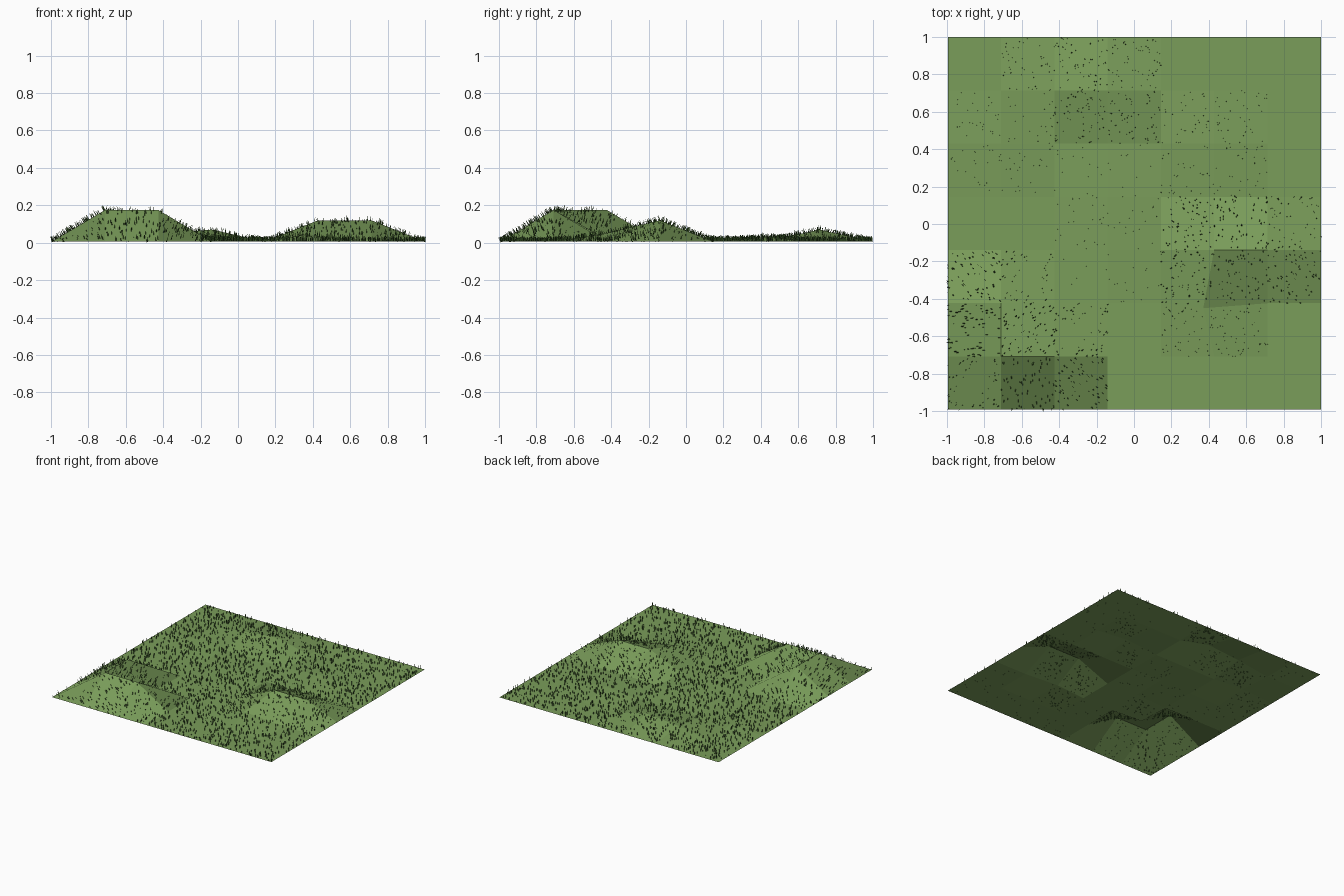
import bpy, bmesh, math, random
from mathutils import Vector

if "Cube" in bpy.data.objects:
    bpy.data.objects.remove(bpy.data.objects["Cube"])

random.seed(4)
N = 7                      # cells per side
BASE = 0.006


def material(name, color):
    m = bpy.data.materials.new(name)
    m.diffuse_color = (*color, 1)
    m.use_nodes = True
    m.node_tree.nodes["Principled BSDF"].inputs["Base Color"].default_value = m.diffuse_color
    return m


def make_object(name, bm, mat):
    mesh = bpy.data.meshes.new(name)
    bm.to_mesh(mesh)
    bm.free()
    ob = bpy.data.objects.new(name, mesh)
    bpy.context.collection.objects.link(ob)
    mesh.materials.append(mat)
    return ob


# Hill heights by grid position (column, row), counted from the front left corner
hills = {
    (1, 1): 0.175, (2, 1): 0.175, (1, 2): 0.175, (2, 2): 0.02,    # front left hill
    (5, 3): 0.12, (6, 3): 0.12, (5, 2): 0.045,                    # right hill
    (2, 6): 0.045, (3, 6): 0.07,                                  # back hill
    (1, 5): 0.025, (5, 5): 0.03, (3, 3): 0.017, (3, 4): 0.017,    # small swells
}
points = {(i, j): Vector((-0.995 + i * 1.993 / N, -0.992 + j * 1.99 / N, hills.get((i, j), BASE)))
          for i in range(N + 1) for j in range(N + 1)}
points[5, 2].xy = (0.37, -0.45)      # foot of the right hill is pulled aside

# Ground: one open sheet of flat quads
bm = bmesh.new()
verts = {k: bm.verts.new(p) for k, p in points.items()}
for i in range(N):
    for j in range(N):
        bm.faces.new([verts[i, j], verts[i + 1, j], verts[i + 1, j + 1], verts[i, j + 1]])
make_object("ground", bm, material("ground_green", (0.195, 0.337, 0.102)))

# Grass: tapered flat blades standing along the face normals
bm = bmesh.new()
for i in range(N):
    for j in range(N):
        a, b, c, d = (points[i, j], points[i + 1, j], points[i + 1, j + 1], points[i, j + 1])
        normal = (c - a).cross(d - b).normalized()
        sink = 0.0005 + 0.03 * (1 - normal.z)
        for _ in range(78):
            u, v = random.random(), random.random()
            p = a.lerp(b, u).lerp(d.lerp(c, u), v)
            t = random.uniform(0, math.tau)
            side = Vector((math.cos(t), math.sin(t), 0))
            side = (side - normal * side.dot(normal)).normalized()
            k = random.uniform(0.7, 1.1)
            low, top = p - normal * sink, p + normal * 0.026 * k
            w = side * 0.0036 * k
            bm.faces.new([bm.verts.new(q) for q in (low - w, low + w, top + w * 0.3, top - w * 0.3)])
make_object("grass_blades", bm, material("grass_green", (0.05, 0.12, 0.025)))
